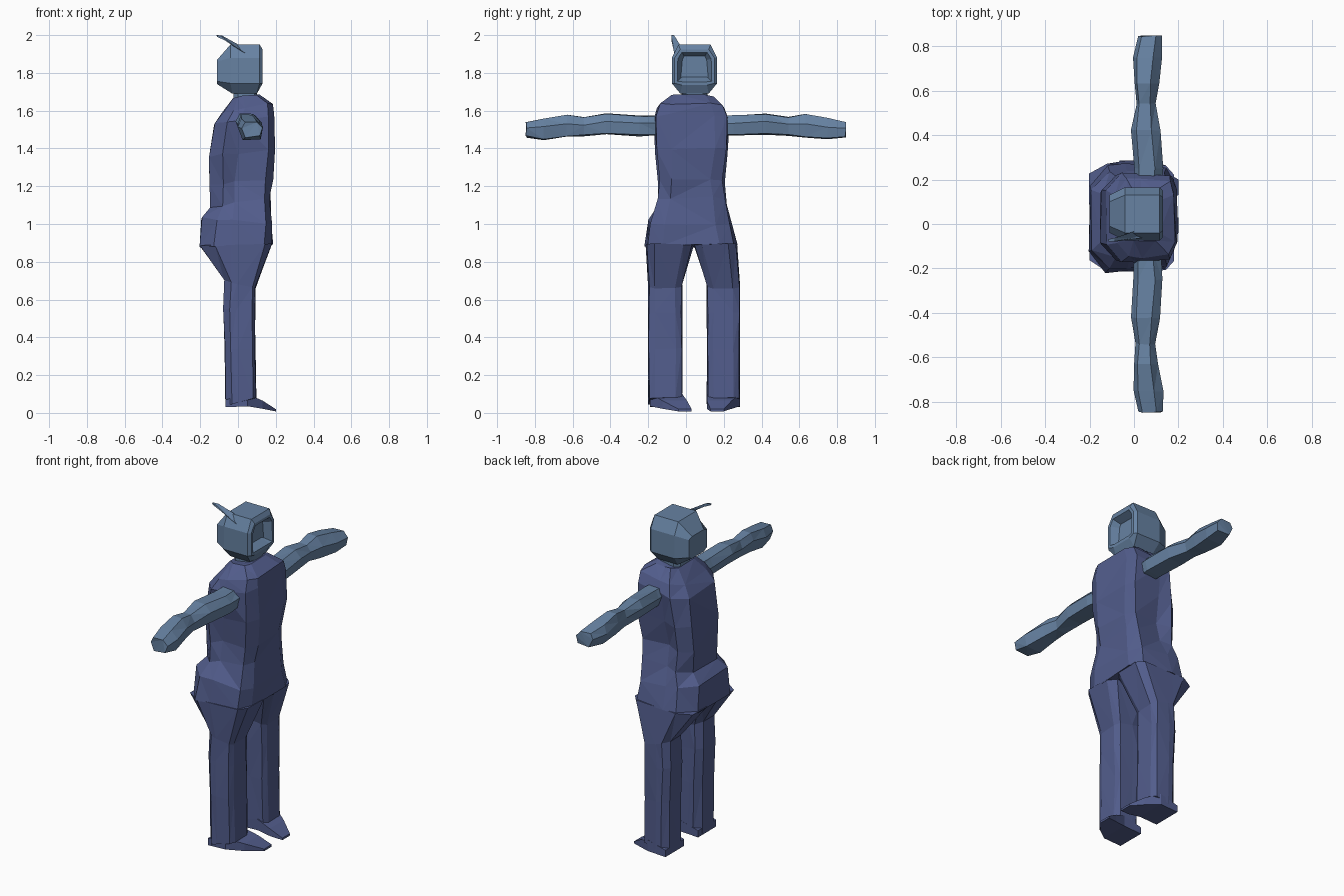
import bpy, bmesh, random
from mathutils import Vector

random.seed(4)


def material(name, rgb):
    m = bpy.data.materials.new(name)
    m.diffuse_color = (*rgb, 1)
    return m


SUIT = material("indigo suit", (0.085, 0.110, 0.265))
STEEL = material("steel blue", (0.135, 0.225, 0.365))


def loft(name, rings, mat, jitter=0.0, recess=None, triangulate=True):
    """Skin a list of equal-length point rings and cap both ends."""
    bm = bmesh.new()
    loops = []
    for ring in rings:
        loops.append([bm.verts.new(Vector(p) + Vector([random.uniform(-jitter, jitter)
                                                       for _ in range(3)])) for p in ring])
    n = len(rings[0])
    for a, b in zip(loops, loops[1:]):
        for i in range(n):
            j = (i + 1) % n
            bm.faces.new((a[i], a[j], b[j], b[i]))
    bm.faces.new(loops[0][::-1])
    end = bm.faces.new(loops[-1])
    bmesh.ops.recalc_face_normals(bm, faces=bm.faces[:])
    if recess:
        for thickness, depth in recess:
            bmesh.ops.inset_region(bm, faces=[end], thickness=thickness, depth=depth)
    if triangulate:
        bmesh.ops.triangulate(bm, faces=bm.faces[:])
    me = bpy.data.meshes.new(name)
    bm.to_mesh(me)
    bm.free()
    me.materials.append(mat)
    ob = bpy.data.objects.new(name, me)
    bpy.context.collection.objects.link(ob)
    return ob


def section(x0, x1, y0, y1, zb, zf, pinch=0.0, cut=0.2):
    """Chamfered rectangle, tilted from back height zb to front height zf."""
    cx, cy = (x1 - x0) * cut, (y1 - y0) * cut
    xm = x0 + (x1 - x0) * 0.42
    pts = [(x0, y0 + cy), (x0 + cx, y0), (xm, y0 + pinch), (x1 - cx * .5, y0 + cy * .12),
           (x1, y0 + cy), (x1, y1 - cy), (x1 - cx * .5, y1 - cy * .12), (xm, y1 - pinch),
           (x0 + cx, y1), (x0, y1 - cy)]
    return [(x, y, zb + (zf - zb) * (x - x0) / (x1 - x0)) for x, y in pts]


# Torso, from hips to collar
loft("torso", [section(*r) for r in [
    (-0.20, 0.18, -0.215, 0.270, 0.88, 0.89),
    (-0.19, 0.18, -0.200, 0.240, 1.03, 1.00),
    (-0.145, 0.170, -0.155, 0.210, 1.09, 1.14, 0.02),
    (-0.150, 0.180, -0.145, 0.205, 1.21, 1.24, 0.03),
    (-0.150, 0.200, -0.160, 0.225, 1.36, 1.40, 0.025),
    (-0.120, 0.185, -0.175, 0.225, 1.53, 1.58),
    (-0.080, 0.185, -0.150, 0.200, 1.59, 1.64),
    (-0.030, 0.110, -0.080, 0.150, 1.67, 1.68)]], SUIT, 0.007)

# Legs, tapering from the hips to straight trousers
for side, (h0, h1, y0, y1) in {"right": (-0.215, 0.04, -0.20, -0.02),
                               "left": (0.04, 0.27, 0.11, 0.285)}.items():
    loft(side + "_leg", [section(*r) for r in [
        (-0.065, 0.095, y0, y1, 0.04, 0.08),
        (-0.07, 0.09, y0, y1, 0.34, 0.34),
        (-0.08, 0.09, y0, y1, 0.55, 0.53),
        (-0.07, 0.09, y0, y1, 0.70, 0.66),
        (-0.20, 0.18, h0, h1, 0.885, 0.895)]], SUIT, 0.003)

# Feet, wedges narrowing to the toe
for side, (y0, y1, t0, t1) in {"right": (-0.19, -0.02, -0.06, 0.03),
                               "left": (0.11, 0.285, 0.11, 0.20)}.items():
    loft(side + "_foot", [[(x, a, zl), (x, b, zl), (x, b, zh), (x, a, zh)]
                          for x, a, b, zl, zh in [
        (-0.065, y0, y1, 0.03, 0.07),
        (0.05, y0, y1, 0.035, 0.10),
        (0.13, (y0 + t0) / 2, (y1 + t1) / 2, 0.022, 0.065),
        (0.20, t0 + 0.02, t1, 0.008, 0.02)]], SUIT)

# Arms held straight out, with six-sided sections
for side, s in (("right", -1), ("left", 1)):
    rings = []
    for y, x0, x1, z0, z1 in [(0.12, 0.00, 0.12, 1.47, 1.57), (0.25, 0.00, 0.13, 1.465, 1.575),
                              (0.42, -0.01, 0.12, 1.475, 1.585), (0.54, 0.01, 0.095, 1.465, 1.565),
                              (0.63, 0.00, 0.11, 1.46, 1.58), (0.75, -0.005, 0.13, 1.447, 1.56),
                              (0.845, 0.02, 0.13, 1.46, 1.54)]:
        w, h = x1 - x0, z1 - z0
        rings.append([(x0, s * y, z0 + h * .6), (x0 + w * .2, s * y, z0),
                      (x1 - w * .1, s * y, z0 + h * .05), (x1, s * y, z0 + h * .6),
                      (x1 - w * .3, s * y, z1), (x0 + w * .15, s * y, z1)])
    loft(side + "_arm", rings, STEEL, 0.004)

# Helmet with a recessed face opening
FULL = [(-.03, 1.69), (.12, 1.69), (.165, 1.745), (.165, 1.88),
        (.13, 1.95), (-.04, 1.95), (-.075, 1.88), (-.075, 1.745)]


def slab(x, k, low, high, chin):
    return [(chin if z < 1.7 else x, 0.045 + (y - 0.045) * k, min(max(z, low), high))
            for y, z in FULL]


back = [(-0.11, y, z) for y, z in [(-.01, 1.74), (.10, 1.74), (.13, 1.755), (.13, 1.86),
                                   (.10, 1.87), (-.01, 1.87), (-.04, 1.86), (-.04, 1.755)]]
loft("helmet", [back, slab(-0.04, 1, 1.69, 1.95, -0.03), slab(0.115, 1, 1.69, 1.95, 0.10),
                slab(0.13, 0.88, 1.735, 1.925, 0.125)], STEEL,
     recess=[(0.018, 0.0), (0.025, -0.045)], triangulate=False)

# Neck
loft("neck", [section(-0.025, 0.10, -0.025, 0.115, z, z) for z in (1.64, 1.71)], STEEL)

# Slanted antenna on one side
loft("antenna", [
    [(0.055, -0.060, 1.895), (0.055, -0.030, 1.895), (0.01, -0.030, 1.945), (0.01, -0.062, 1.92)],
    [(-0.075, -0.078, 1.975), (-0.075, -0.062, 1.975), (-0.085, -0.062, 1.998), (-0.09, -0.078, 1.995)],
    [(-0.11, -0.078, 1.99), (-0.11, -0.068, 1.99), (-0.115, -0.068, 2.0), (-0.115, -0.078, 2.0)],
], STEEL)
